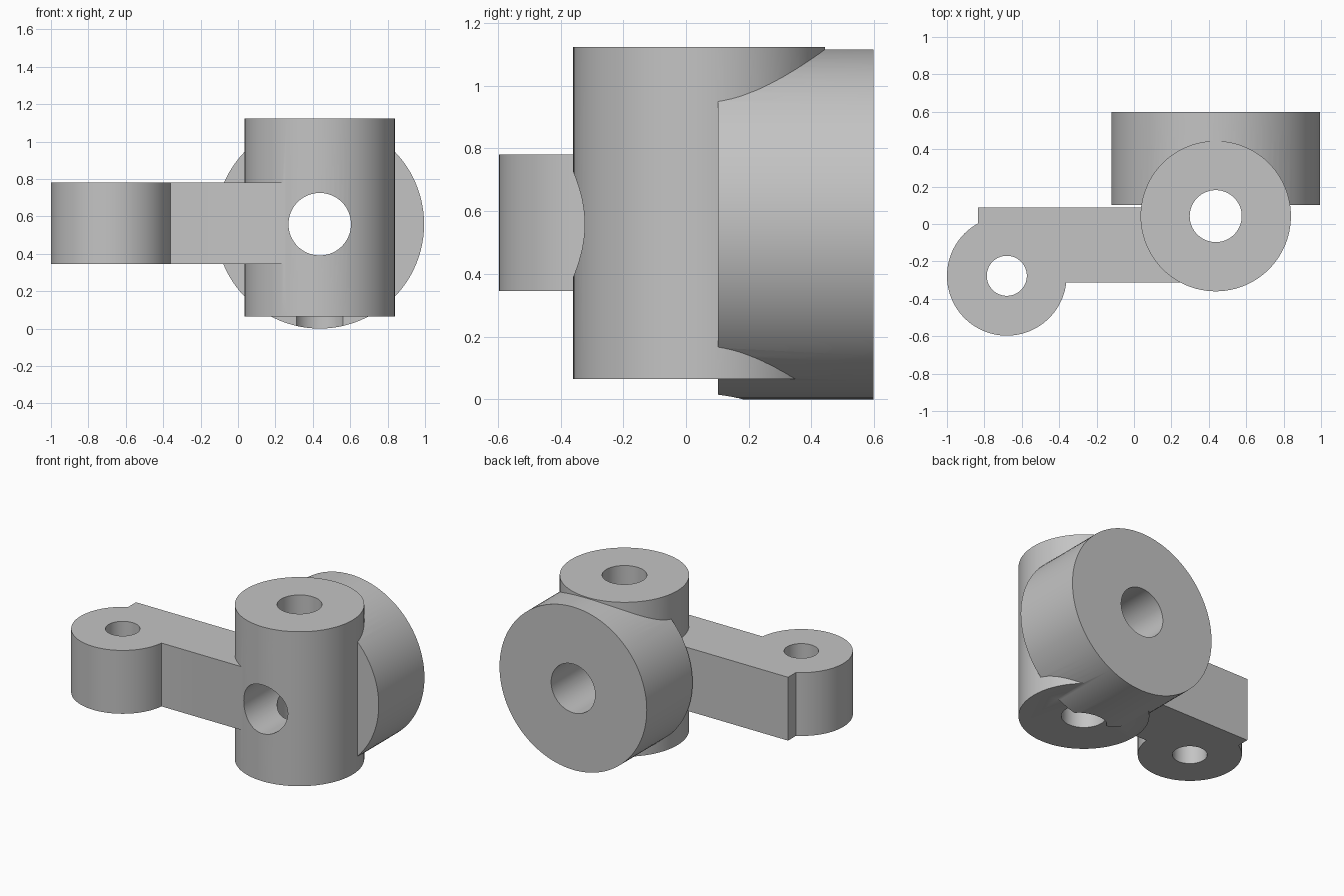
import bpy
import math

if "Cube" in bpy.data.objects:
    bpy.data.objects.remove(bpy.data.objects["Cube"], do_unlink=True)

grey = bpy.data.materials.new("plain grey")
grey.use_nodes = True
colour = (0.55, 0.55, 0.55, 1)
grey.diffuse_color = colour
grey.node_tree.nodes["Principled BSDF"].inputs["Base Color"].default_value = colour


def cylinder(name, centre, radius, length, along_y=False):
    turn = (math.pi / 2, 0, 0) if along_y else (0, 0, 0)
    bpy.ops.mesh.primitive_cylinder_add(vertices=96, radius=radius, depth=length,
                                        location=centre, rotation=turn)
    part = bpy.context.object
    part.name = name
    part.data.materials.append(grey)
    return part


def box(name, low, high):
    centre = [(a + b) / 2 for a, b in zip(low, high)]
    bpy.ops.mesh.primitive_cube_add(size=1, location=centre)
    part = bpy.context.object
    part.name = name
    part.scale = [b - a for a, b in zip(low, high)]
    part.data.materials.append(grey)
    return part


def combine(target, tool, operation):
    mod = target.modifiers.new(operation.lower(), "BOOLEAN")
    mod.operation = operation
    mod.solver = "EXACT"
    mod.object = tool
    bpy.context.view_layer.objects.active = target
    bpy.ops.object.modifier_apply(modifier=mod.name)
    bpy.data.objects.remove(tool, do_unlink=True)


# Shared axes and heights
hub_x, hub_y = 0.437, 0.042
eye_x, eye_y = -0.68, -0.277
disc_z = 0.558
arm_low, arm_high = 0.346, 0.78
arm_mid, arm_height = (arm_low + arm_high) / 2, arm_high - arm_low

# Solid bodies: upright hub, rear disc, side arm and its end eye
bracket = cylinder("pivot_bracket", (hub_x, hub_y, 0.594), 0.402, 1.058)
bodies = [
    cylinder("rear_disc", (hub_x, 0.35, disc_z), 0.558, 0.495, along_y=True),
    box("side_arm", (-0.835, -0.312, arm_low), (hub_x, 0.088, arm_high)),
    cylinder("end_eye", (eye_x, eye_y, arm_mid), 0.32, arm_height),
]
for body in bodies:
    combine(bracket, body, "UNION")

# Through bores
bores = [
    cylinder("hub_bore", (hub_x, hub_y, 0.6), 0.139, 3),
    cylinder("disc_bore", (hub_x, 0, disc_z), 0.167, 3, along_y=True),
    cylinder("eye_bore", (eye_x, eye_y, arm_mid), 0.107, 3),
]
for bore in bores:
    combine(bracket, bore, "DIFFERENCE")

# Smooth round walls, crisp edges
bpy.ops.object.select_all(action="DESELECT")
bracket.select_set(True)
bpy.context.view_layer.objects.active = bracket
bpy.ops.object.shade_smooth_by_angle(angle=math.radians(30))
